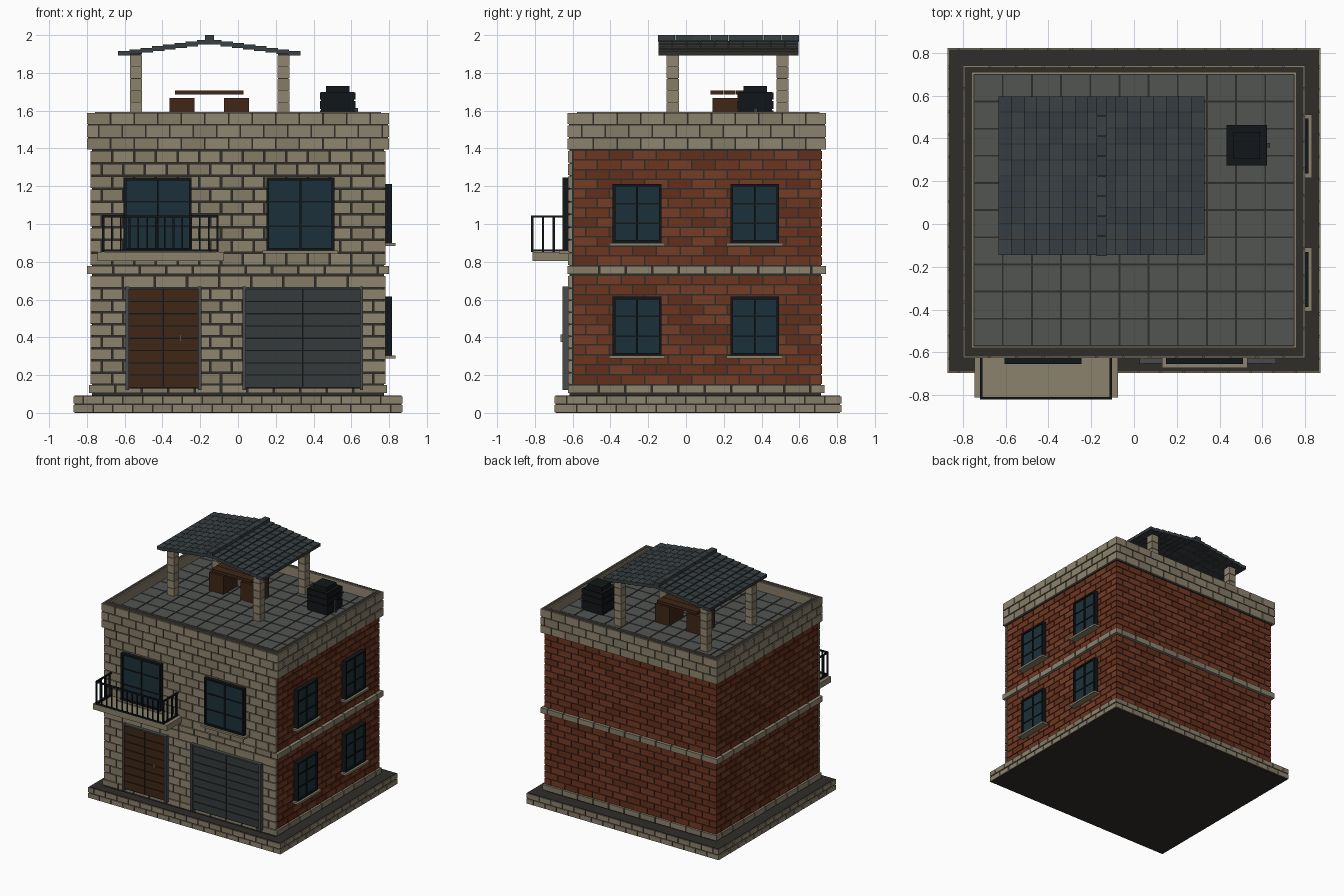
import bpy, bmesh, random
from mathutils import Matrix, Vector

if "Cube" in bpy.data.objects:
    bpy.data.objects.remove(bpy.data.objects["Cube"])

random.seed(4)


def mat(name, r, g, b):
    m = bpy.data.materials.new(name)
    m.diffuse_color = (r, g, b, 1)
    m.use_nodes = True
    m.node_tree.nodes["Principled BSDF"].inputs["Base Color"].default_value = m.diffuse_color
    return m


STONE = [mat("stone", .26, .225, .15), mat("stone_b", .235, .20, .135), mat("stone_c", .28, .24, .165)]
BRICK = [mat("brick", .16, .036, .014), mat("brick_b", .13, .028, .011), mat("brick_c", .18, .045, .019)]
MORTAR = [mat("mortar", .03, .027, .023)]
FLOOR = [mat("floor_grey", .085, .09, .085)]
SLATE = [mat("slate", .035, .045, .05), mat("slate_b", .043, .053, .057)]
GLASS = [mat("glass", .012, .03, .042)]
BLACK = [mat("black", .006, .008, .009)]
WOOD = [mat("wood", .05, .02, .008)]
STEEL = [mat("steel", .035, .042, .042)]
FRAME = [mat("frame_grey", .065, .068, .07)]


def build(name, boxes, mats):
    """One object from many (x0,x1,y0,y1,z0,z1) boxes; colour varies per box."""
    bm = bmesh.new()
    for x0, x1, y0, y1, z0, z1 in boxes:
        m = Matrix.LocRotScale(Vector((x0 + x1, y0 + y1, z0 + z1)) / 2, None,
                               Vector((x1 - x0, y1 - y0, z1 - z0)))
        idx = random.randrange(len(mats))
        verts = bmesh.ops.create_cube(bm, size=1, matrix=m)["verts"]
        for f in {f for v in verts for f in v.link_faces}:
            f.material_index = idx
    me = bpy.data.meshes.new(name)
    bm.to_mesh(me)
    bm.free()
    for m in mats:
        me.materials.append(m)
    ob = bpy.data.objects.new(name, me)
    bpy.context.collection.objects.link(ob)
    return ob


def blocks(a0, a1, z0, z1, rows, w, gap=.008):
    """Running-bond spans (a, b, za, zb) filling a wall rectangle."""
    h = (z1 - z0) / rows
    out = []
    for r in range(rows):
        a = a0
        end = a0 + (w / 2 if r % 2 else w)
        while a < a1 - .001:
            if a1 - end < w * .3:
                end = a1
            out.append((a + (gap / 2 if a > a0 else 0), end - (gap / 2 if end < a1 else 0),
                        z0 + r * h + gap / 2, z0 + (r + 1) * h - gap / 2))
            a, end = end, end + w
    return out


def facing(rect, z0, z1, rows, w, sides="FBLR", t=.014):
    """Thin blocks laid on chosen sides of a rectangular footprint."""
    x0, x1, y0, y1 = rect
    out = []
    for s in sides:
        if s in "FB":
            ya, yb = (y0, y0 + t) if s == "F" else (y1 - t, y1)
            out += [(a, b, ya, yb, c, d) for a, b, c, d in blocks(x0, x1, z0, z1, rows, w)]
        else:
            xa, xb = (x0, x0 + t) if s == "L" else (x1 - t, x1)
            out += [(xa, xb, a, b, c, d) for a, b, c, d in blocks(y0 + t, y1 - t, z0, z1, rows, w)]
    return out


# Plinth
build("plinth_core", [(-.865, .865, -.69, .815, 0, .092)], MORTAR)
build("plinth_blocks", facing((-.872, .872, -.697, .822), 0, .092, 2, .105), STONE)

# Wall core, brick sides and back, stone front
build("wall_core", [(-.774, .774, -.616, .714, .09, 1.5)], MORTAR)
body = (-.78, .78, -.608, .72)
build("brick_lower_walls", facing(body, .15, .73, 11, .125, "BLR"), BRICK)
build("brick_upper_walls", facing(body, .78, 1.39, 12, .125, "BLR"), BRICK)
front = (-.78, .78, -.624, .72)
build("stone_front_lower", facing(front, .15, .66, 8, .115, "F", .02), STONE)
build("stone_front_upper", facing(front, .78, 1.39, 9, .115, "F", .02), STONE)
build("stone_front_lintel_course", facing(front, .66, .73, 1, .17, "F", .02), STONE)

# Bands around the house
build("base_band", facing((-.79, .79, -.626, .732), .1, .152, 1, .14, t=.025), STONE)
build("floor_band", facing((-.80, .80, -.628, .74), .73, .782, 1, .14, t=.03), STONE)

# Parapet: dark core with outer and inner stone skins
P = (-.8, .8, -.627, .742)
core, skins = [], facing(P, 1.39, 1.592, 3, .125, t=.012)
core += [(-.793, .793, -.62, -.578, 1.395, 1.588), (-.793, .793, .705, .735, 1.395, 1.588)]
core += [(s * .775 - .018, s * .775 + .018, -.62, .735, 1.395, 1.588) for s in (-1, 1)]
for y in (-.578, .7):
    skins.append((-.757, .757, y, y + .008, 1.51, 1.592))
for x in (-.757, .749):
    skins.append((x, x + .008, -.578, .708, 1.51, 1.592))
build("parapet_core", core, MORTAR)
build("parapet_blocks", skins, STONE)

# Roof terrace floor tiles
nx, ny = 11, 10
tx, ty = 1.5 / nx, 1.27 / ny
build("terrace_tiles", [(-.75 + i * tx + .004, -.75 + (i + 1) * tx - .004,
                         -.57 + j * ty + .004, -.57 + (j + 1) * ty - .004, 1.49, 1.52)
                        for i in range(nx) for j in range(ny)], FLOOR)
build("terrace_grout", [(-.77, .77, -.59, .72, 1.48, 1.515)], MORTAR)


def flip(boxes, side):
    """Turn boxes made for the front wall (depth along -y) onto the right wall."""
    if side == "F":
        return boxes
    return [(-y1 + .16, -y0 + .16, x0, x1, z0, z1) for x0, x1, y0, y1, z0, z1 in boxes]


def window(name, a0, a1, z0, z1, side):
    yb = -.61
    d = .014
    bars = [(a0, a0 + d, -.655, yb, z0, z1), (a1 - d, a1, -.655, yb, z0, z1),
            (a0, a1, -.655, yb, z0, z0 + d), (a0, a1, -.655, yb, z1 - d, z1)]
    m = (a0 + a1) / 2
    bars.append((m - .005, m + .005, -.65, yb, z0, z1))
    for k in (1, 2):
        z = z0 + (z1 - z0) * k / 3
        bars.append((a0, a1, -.648, yb, z - .004, z + .004))
    build(name + "_frame", flip(bars, side), BLACK)
    build(name + "_glass", flip([(a0 + .008, a1 - .008, -.642, yb, z0 + .008, z1 - .008)], side), GLASS)
    build(name + "_sill", flip([(a0 - .02, a1 + .02, -.673, yb, z0 - .016, z0)], side), STONE[:1])


window("front_left_window", -.605, -.245, .86, 1.245, "F")
window("front_right_window", .15, .51, .86, 1.245, "F")
for fl, z0, z1 in (("lower", .303, .615), ("upper", .9, 1.212)):
    window(f"side_{fl}_window_front", -.388, -.13, z0, z1, "R")
    window(f"side_{fl}_window_back", .235, .493, z0, z1, "R")


# Entrance door and garage door: slatted leaves in a grey frame
def slatted(name, a0, a1, rows, mats):
    m, h = (a0 + a1) / 2, (.655 - .135) / rows
    build(name + "_slats", [(p, q, -.643, -.61, .135 + r * h + .003, .135 + (r + 1) * h - .003)
                            for r in range(rows) for p, q in ((a0, m - .004), (m + .004, a1))], mats)
    build(name + "_backing", [(a0, a1, -.637, -.61, .13, .655)], BLACK)
    build(name + "_frame", [(a0 - .018, a0, -.655, -.61, .12, .668), (a1, a1 + .018, -.655, -.61, .12, .668),
                            (a0, a1, -.652, -.61, .655, .666)], FRAME)


slatted("entrance_door", -.577, -.212, 8, WOOD)
slatted("garage_door", .043, .645, 8, STEEL)
build("door_handle", [(-.309, -.301, -.665, -.64, .375, .415)], STONE[:1])

# Balcony slab and railing
build("balcony_slab", [(-.745, -.075, -.812, -.61, .805, .853)], STONE[:1])
r = .006
rail = []
for z in (.86, 1.04):
    rail.append((-.72, -.103, -.82, -.808, z - r, z + r))
    rail += [(x - r, x + r, -.82, -.62, z - r, z + r) for x in (-.714, -.109)]
for i in range(14):
    x = -.714 + i * .605 / 13
    rail.append((x - r * .7, x + r * .7, -.818, -.81, .855, 1.04))
for x in (-.714, -.109):
    rail += [(x - r, x + r, y - r, y + r, .853, 1.04) for y in (-.814, -.757, -.7, -.643)]
build("balcony_railing", rail, BLACK)

# Canopy posts made of stacked stones
posts, post_core = [], []
for x in (-.54, .24):
    for y in (-.07, .51):
        post_core.append((x - .028, x + .028, y - .028, y + .028, 1.51, 1.905))
        posts += [(x - .032, x + .032, y - .032, y + .032, 1.52 + k * .0625 + .002, 1.52 + (k + 1) * .0625 - .002)
                  for k in range(6)]
build("canopy_post_core", post_core, MORTAR)
build("canopy_posts", posts, STONE)

# Stepped slate canopy, mirrored about the ridge
tiles, under = [], []
n, w = 8, .0595
for s in (-1, 1):
    for i in range(n):
        z = 1.961 - i * .0082
        a, b = sorted((-.152 + s * i * w, -.152 + s * ((i + 1) * w + .006)))
        under.append((a, b, -.144, .594, z - .011, z + .009))
        tiles += [(a, b, -.147 + j * .0745 + .002, -.147 + (j + 1) * .0745 - .002, z - .012, z + .013)
                  for j in range(10)]
build("canopy_underlay", under, MORTAR)
build("canopy_tiles", tiles, SLATE)
build("canopy_ridge_cap", [(-.175, -.128, -.15 + j * .0935 + .001, -.15 + (j + 1) * .0935 - .001, 1.965, 2.0)
                           for j in range(8)], SLATE)

# Terrace table and two seats
build("terrace_seats", [(x, x + .133, .14, .32, 1.515, 1.668) for x in (-.362, -.074)], WOOD)
build("terrace_table_top", [(-.333, .03, .13 + k * .068, .195 + k * .068, 1.685, 1.708) for k in range(3)], WOOD)

# Water tank
build("water_tank", [(.44, .615, .28, .455, 1.515, 1.70), (.433, .622, .273, .462, 1.61, 1.65),
                     (.433, .622, .273, .462, 1.66, 1.695), (.433, .622, .273, .462, 1.535, 1.6),
                     (.465, .59, .305, .43, 1.70, 1.73)], BLACK)
build("tank_pipe", [(.615, .635, .358, .378, 1.52, 1.615)], STEEL)
